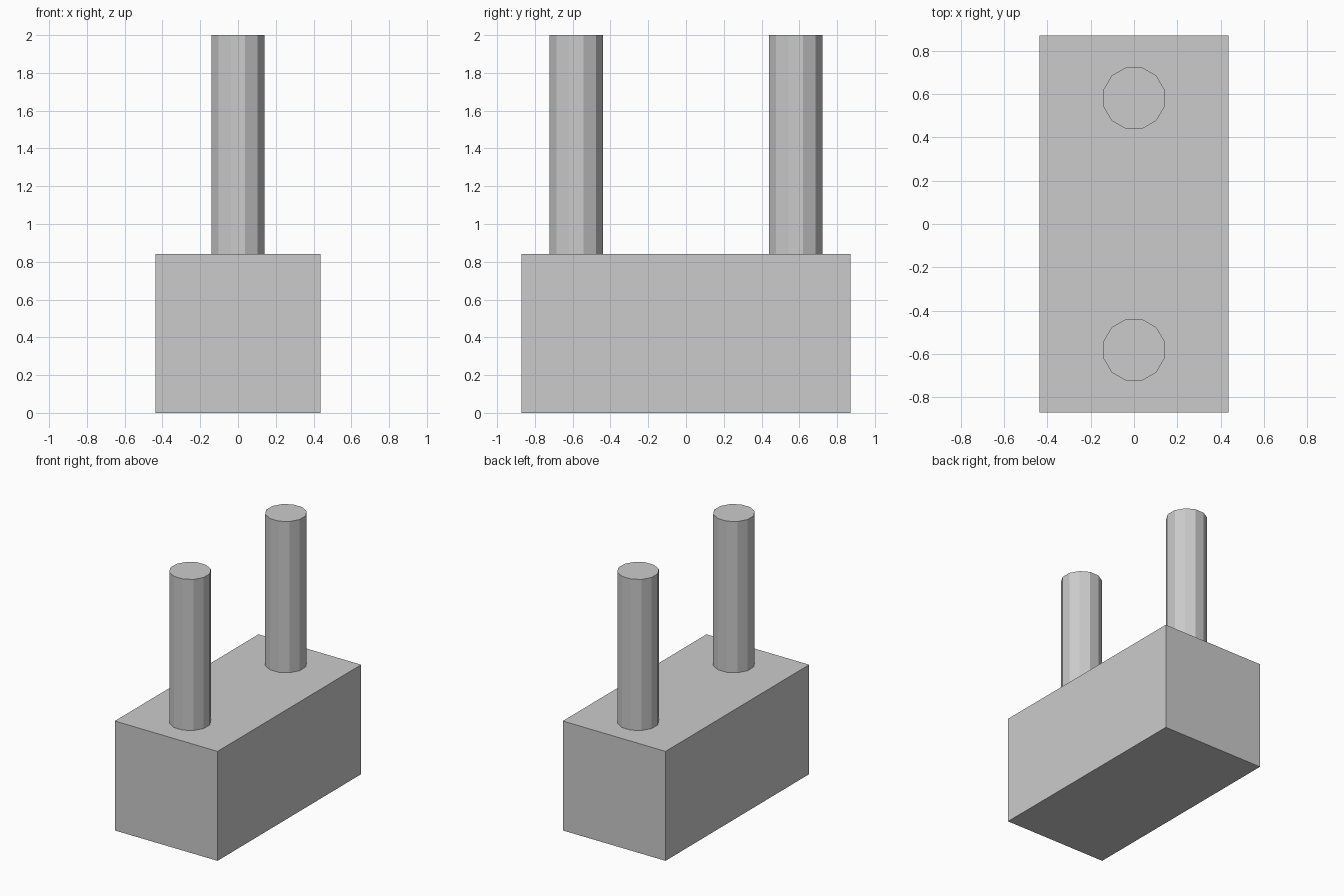
import bpy
import math

if "Cube" in bpy.data.objects:
    bpy.data.objects.remove(bpy.data.objects["Cube"])

WIDTH, DEPTH, BASE_H = 0.872, 1.742, 0.84
TOP = 2.0
APOTHEM = 0.1415
SIDES = 12
PEG_Y = 0.581

# Rectangular block
bpy.ops.mesh.primitive_cube_add(size=1, location=(0, 0, BASE_H / 2))
block = bpy.context.object
block.name = "base_block"
block.scale = (WIDTH, DEPTH, BASE_H)
bpy.ops.object.transform_apply(location=False, rotation=False, scale=True)


# Twelve-sided peg with flats facing the axes
def add_peg(name, y):
    bpy.ops.mesh.primitive_cylinder_add(
        vertices=SIDES,
        radius=APOTHEM / math.cos(math.pi / SIDES),
        depth=TOP - BASE_H,
        location=(0, y, (TOP + BASE_H) / 2),
        rotation=(0, 0, math.pi / SIDES),
    )
    bpy.context.object.name = name


add_peg("front_peg", -PEG_Y)
add_peg("back_peg", PEG_Y)
